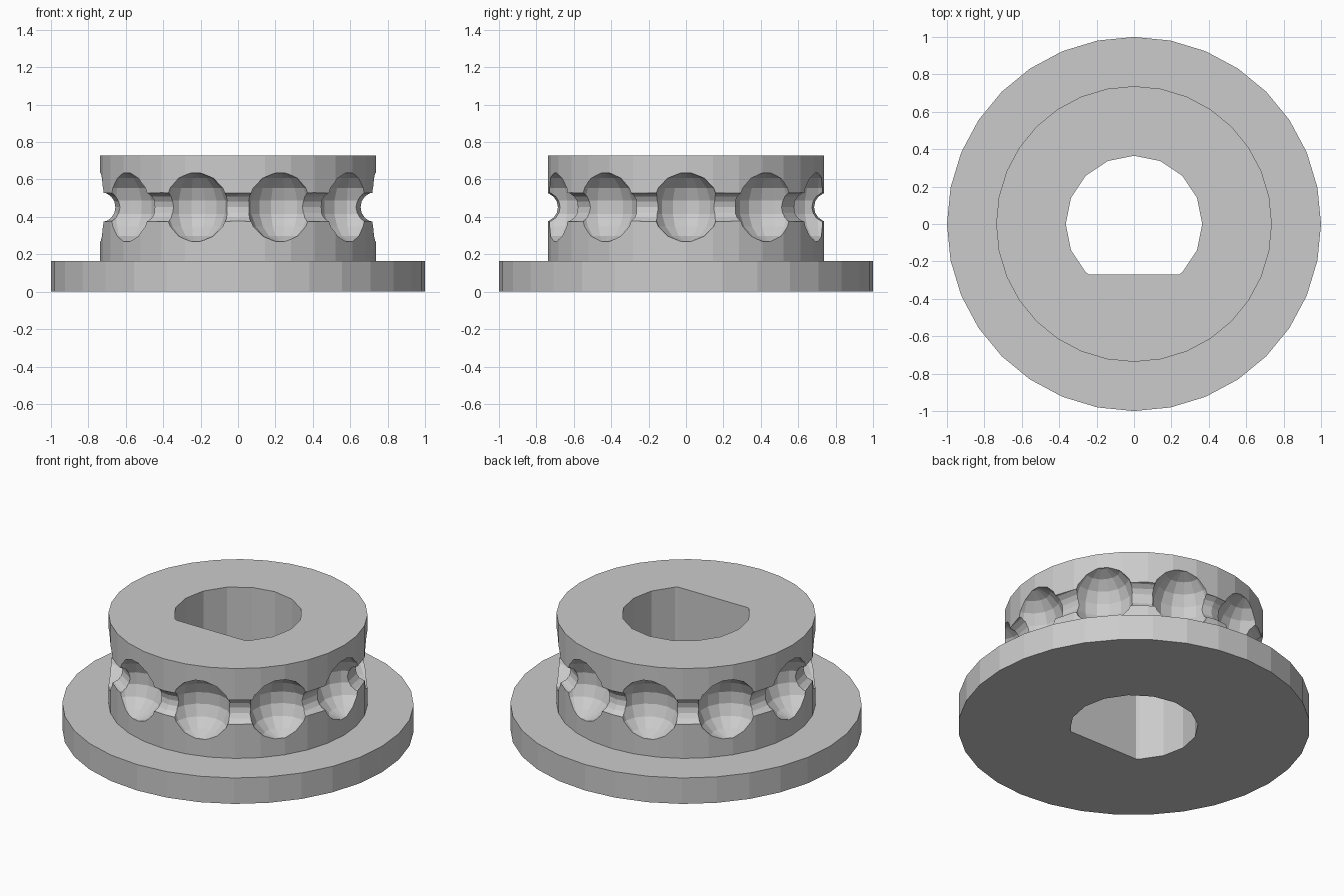
import bpy, bmesh, math
from mathutils import Matrix, Vector

if "Cube" in bpy.data.objects:
    bpy.data.objects.remove(bpy.data.objects["Cube"], do_unlink=True)

TOP, BALL_Z = 0.727, 0.452
BALLS, BALL_R, BALL_RING = 10, 0.186, 0.755

grey = bpy.data.materials.new("plain grey")
grey.use_nodes = True
colour = (0.6, 0.6, 0.6, 1)
grey.diffuse_color = colour
grey.node_tree.nodes["Principled BSDF"].inputs["Base Color"].default_value = colour


def finish(name, bm):
    bmesh.ops.recalc_face_normals(bm, faces=bm.faces)
    mesh = bpy.data.meshes.new(name)
    bm.to_mesh(mesh)
    bm.free()
    mesh.materials.append(grey)
    obj = bpy.data.objects.new(name, mesh)
    bpy.context.collection.objects.link(obj)
    return obj


def revolve(bm, profile, steps, closed):
    """Sweep (radius, height) points round z, starting on the x axis."""
    verts = [bm.verts.new((r, 0, z)) for r, z in profile]
    pairs = list(zip(verts, verts[1:]))
    if closed:
        pairs.append((verts[-1], verts[0]))
    edges = [bm.edges.new(p) for p in pairs]
    bmesh.ops.spin(bm, geom=verts + edges, cent=(0, 0, 0), axis=(0, 0, 1),
                   angle=math.tau, steps=steps, use_merge=True)
    bmesh.ops.remove_doubles(bm, verts=bm.verts, dist=0.0001)


def cut(obj, cutter):
    cutter.hide_render = True
    mod = obj.modifiers.new("cut", "BOOLEAN")
    mod.operation, mod.solver, mod.object = "DIFFERENCE", "EXACT", cutter
    bpy.context.view_layer.objects.active = obj
    bpy.ops.object.modifier_apply(modifier=mod.name)
    bpy.data.objects.remove(cutter, do_unlink=True)


# Flange and hub as one turned solid, with round caps
bm = bmesh.new()
revolve(bm, [(1, 0), (1, 0.163), (0.737, 0.163), (0.737, TOP)], 32, False)
bmesh.ops.holes_fill(bm, edges=[e for e in bm.edges if e.is_boundary], sides=0)
wheel = finish("chain_wheel", bm)

# D-shaped shaft bore
bm = bmesh.new()
bmesh.ops.create_cone(bm, cap_ends=True, segments=16, radius1=0.365,
                      radius2=0.365, depth=3)
bmesh.ops.bisect_plane(bm, geom=bm.verts[:] + bm.edges[:] + bm.faces[:],
                       plane_co=(0, -0.27, 0), plane_no=(0, -1, 0), clear_outer=True)
bmesh.ops.holes_fill(bm, edges=[e for e in bm.edges if e.is_boundary], sides=0)
cut(wheel, finish("shaft_bore", bm))

# Groove for the chain links
bm = bmesh.new()
ring = [math.tau * i / 16 for i in range(16)]
revolve(bm, [(0.765 + 0.08 * math.cos(a), BALL_Z + 0.08 * math.sin(a)) for a in ring],
        16, True)
cut(wheel, finish("link_groove", bm))

# Faceted ball pockets with small flat poles
for k in range(BALLS):
    bm = bmesh.new()
    polar = [math.pi * (i + 0.5) / 8 for i in range(8)]
    revolve(bm, [(BALL_R * math.sin(a), BALL_R * math.cos(a)) for a in polar], 16, False)
    bmesh.ops.holes_fill(bm, edges=[e for e in bm.edges if e.is_boundary], sides=0)
    turn = Matrix.Rotation(math.tau * k / BALLS, 4, "Z")
    move = Matrix.Translation(Vector((BALL_RING, 0, BALL_Z)))
    bmesh.ops.transform(bm, matrix=turn @ move, verts=bm.verts)
    cut(wheel, finish("ball_pocket", bm))
